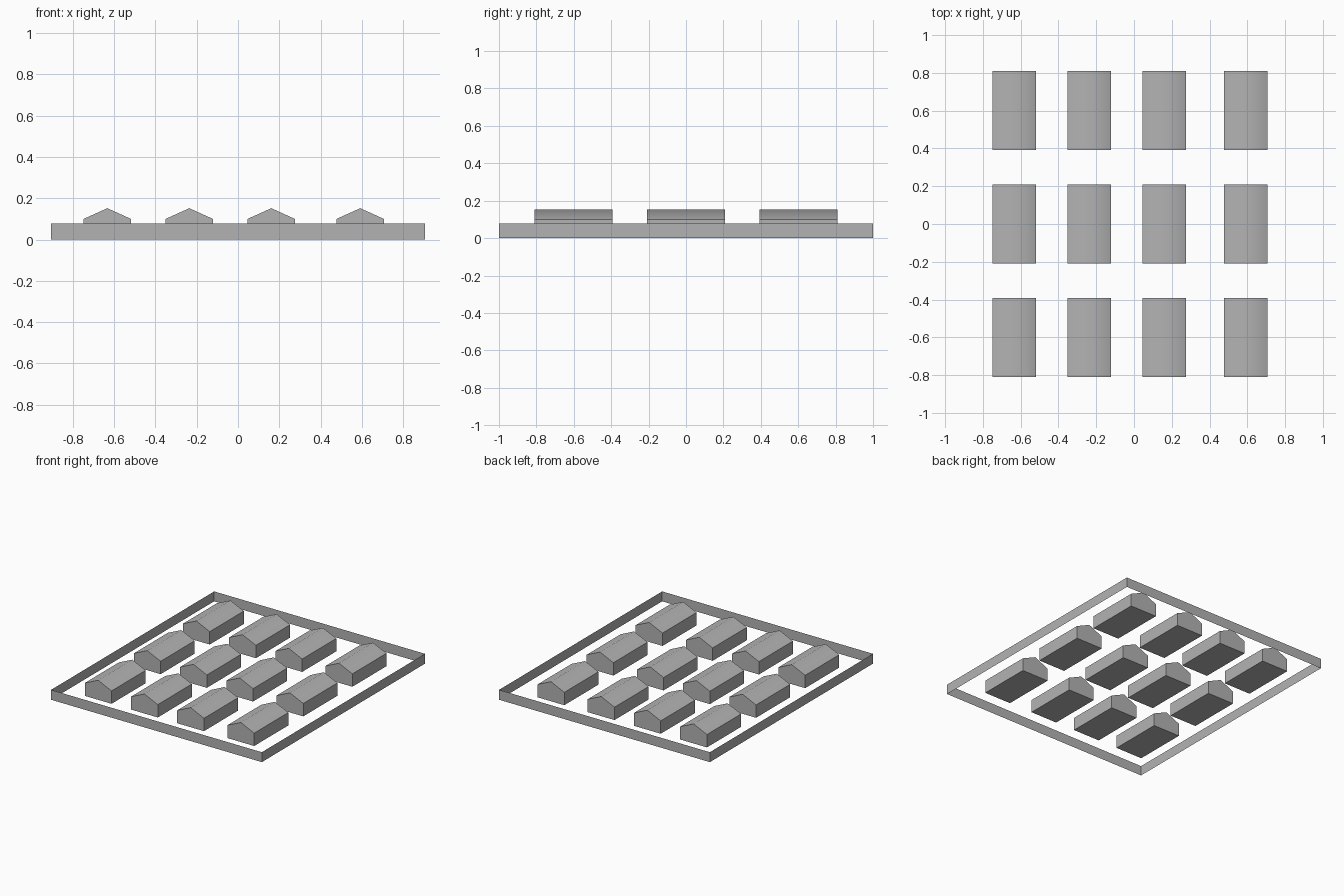
import bpy
import bmesh
import math

cube = bpy.data.objects.get("Cube")
if cube:
    bpy.data.objects.remove(cube, do_unlink=True)

# One plain grey for everything
GREY = (0.45, 0.45, 0.45, 1)
grey = bpy.data.materials.new("plain_grey")
grey.use_nodes = True
grey.diffuse_color = GREY
grey.node_tree.nodes["Principled BSDF"].inputs["Base Color"].default_value = GREY


def extrude_outline(name, outline, offset, capped):
    """Sweep a closed outline along an offset, with or without end caps."""
    bm = bmesh.new()
    near = [bm.verts.new(p) for p in outline]
    far = [bm.verts.new([a + b for a, b in zip(p, offset)]) for p in outline]
    count = len(outline)
    for i in range(count):
        j = (i + 1) % count
        bm.faces.new((near[i], near[j], far[j], far[i]))
    if capped:
        bm.faces.new(near[::-1])
        bm.faces.new(far)
        bmesh.ops.recalc_face_normals(bm, faces=bm.faces)
    mesh = bpy.data.meshes.new(name)
    bm.to_mesh(mesh)
    bm.free()
    mesh.materials.append(grey)
    obj = bpy.data.objects.new(name, mesh)
    bpy.context.collection.objects.link(obj)
    return obj


# Perimeter wall: a single-sheet rectangle open at top and bottom
X, Y, WALL = 0.905, 1.0, 0.077
extrude_outline("perimeter_wall",
                [(-X, -Y, 0), (X, -Y, 0), (X, Y, 0), (-X, Y, 0)],
                (0, 0, WALL), False)

# Gabled sheds in four columns and three rows
HALF_W, HALF_L, EAVE, RIDGE = 0.115, 0.209, 0.1, 0.152
gable = [(-HALF_W, 0), (HALF_W, 0), (HALF_W, EAVE), (0, RIDGE), (-HALF_W, EAVE)]
bpy.ops.object.select_all(action='DESELECT')
for row, y in enumerate((-0.602, 0, 0.602)):
    for column, x in enumerate((-0.633, -0.236, 0.161, 0.592)):
        shed = extrude_outline(f"shed_row{row + 1}_column{column + 1}",
                               [(px, -HALF_L, pz) for px, pz in gable],
                               (0, 2 * HALF_L, 0), True)
        shed.location = (x, y, 0)
        shed.select_set(True)
        bpy.context.view_layer.objects.active = shed

# The ridge blends softly while eaves and gable ends stay sharp
bpy.ops.object.shade_smooth_by_angle(angle=math.radians(55))
